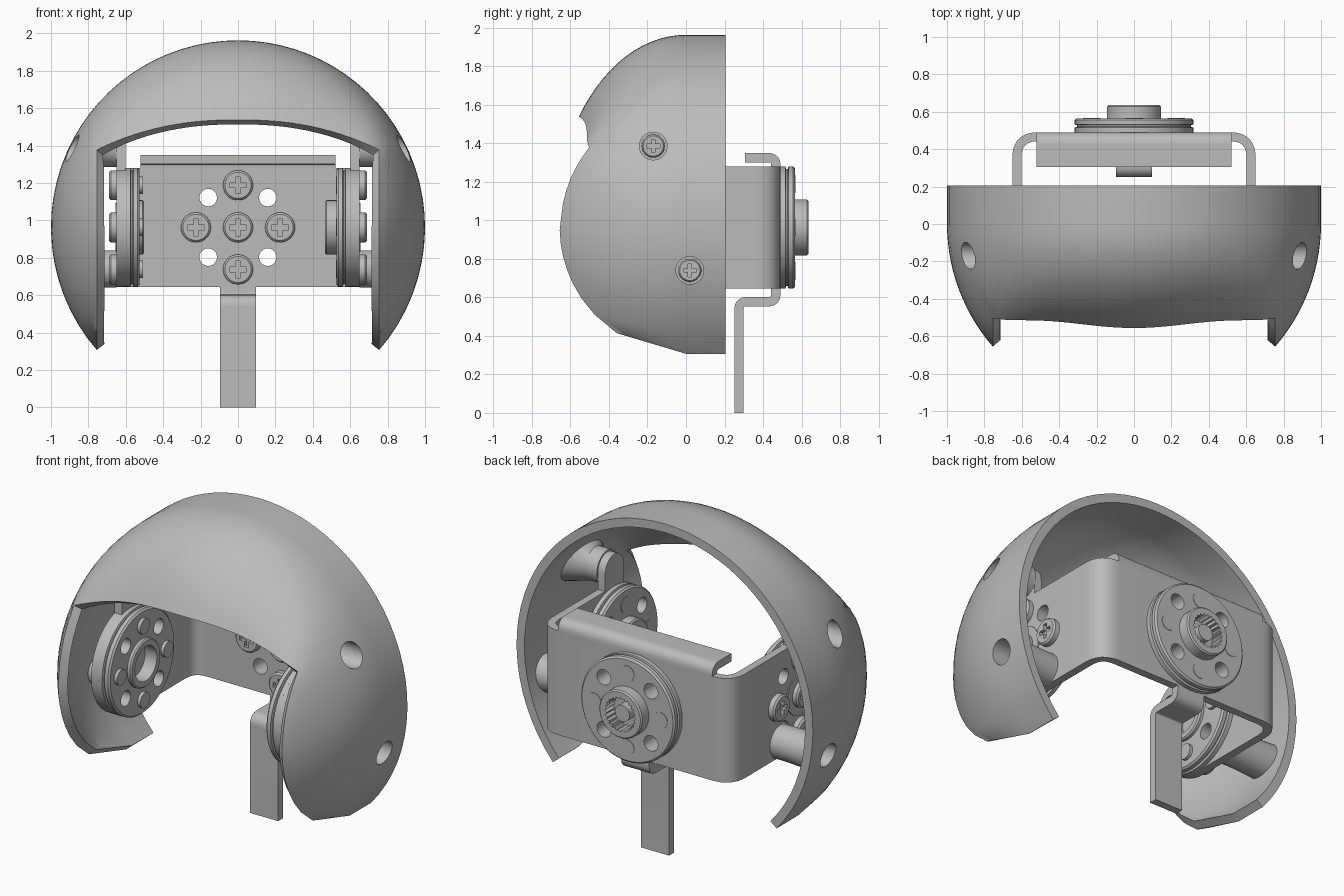
import bpy, bmesh, math
from mathutils import Vector

cube = bpy.data.objects.get("Cube")
if cube:
    bpy.data.objects.remove(cube)

grey = bpy.data.materials.new("plain_grey")
grey.use_nodes = True
COLOUR = (0.5, 0.5, 0.5, 1)
grey.diffuse_color = COLOUR
grey.node_tree.nodes["Principled BSDF"].inputs["Base Color"].default_value = COLOUR

MID = 0.9625      # height of every disc axis
ARM_Y = -0.17     # depth of the side disc axis
R = 0.3175        # disc radius and half height of the bracket
BOLT = 0.225      # bolt circle radius
GAUGE = 0.048     # sheet metal thickness


def add(name, bm, merge=True):
    if merge:
        bmesh.ops.remove_doubles(bm, verts=bm.verts, dist=0.0001)
    bmesh.ops.recalc_face_normals(bm, faces=bm.faces)
    mesh = bpy.data.meshes.new(name)
    bm.to_mesh(mesh)
    bm.free()
    ob = bpy.data.objects.new(name, mesh)
    bpy.context.collection.objects.link(ob)
    mesh.materials.append(grey)
    return ob


def smooth(ob):
    ob.data.shade_smooth()
    ob.data.set_sharp_from_angle(angle=math.radians(32))
    return ob


def bake(ob):
    bpy.context.view_layer.update()
    graph = bpy.context.evaluated_depsgraph_get()
    mesh = bpy.data.meshes.new_from_object(ob.evaluated_get(graph))
    ob.modifiers.clear()
    ob.data = mesh
    return smooth(ob)


def cut(ob, cutter):
    cutter.hide_render = True
    mod = ob.modifiers.new("cut", 'BOOLEAN')
    mod.operation, mod.solver, mod.object = 'DIFFERENCE', 'EXACT', cutter
    bake(ob)
    bpy.data.objects.remove(cutter)
    return ob


def aim(ob, pos, direction):
    ob.location = pos
    ob.rotation_mode = 'QUATERNION'
    ob.rotation_quaternion = Vector(direction).to_track_quat('Z', 'Y')
    return ob


def lathe(name, profile, segs=32, place=(0, 0), bm=None):
    """Spin (radius, height) points about the local z axis."""
    own = bm is None
    bm = bm or bmesh.new()
    rings = [[bm.verts.new((place[0] + r * math.cos(math.tau * i / segs),
                            place[1] + r * math.sin(math.tau * i / segs), z))
              for i in range(segs)] for r, z in profile]
    for a, b in zip(rings, rings[1:]):
        for i in range(segs):
            j = (i + 1) % segs
            bm.faces.new((a[i], a[j], b[j], b[i]))
    return smooth(add(name, bm)) if own else bm


def rod(r, low, high):
    return [(0, low), (r, low), (r, high), (0, high)]


def prism(name, outline, low, high):
    """Extrude a flat outline along local z."""
    bm = bmesh.new()
    face = bm.faces.new([bm.verts.new((x, y, low)) for x, y in outline])
    top = bmesh.ops.extrude_face_region(bm, geom=[face])["geom"]
    for v in top:
        if isinstance(v, bmesh.types.BMVert):
            v.co.z = high
    return add(name, bm)


def hole_cutter():
    """Four round holes on the diagonals of the bolt circle."""
    bm = bmesh.new()
    d = BOLT * math.sqrt(0.5)
    for x in (-d, d):
        for y in (-d, d):
            lathe("", rod(0.047, -0.3, 0.3), 20, (x, y), bm)
    return add("hole_cutter", bm)


def sheet(name, corners, bend, half_width):
    """Bent strip of sheet metal following filleted centre line corners."""
    pts = [Vector(c) for c in corners]
    path = [pts[0]]
    for a, b, c in zip(pts, pts[1:], pts[2:]):
        p, q = b + (a - b).normalized() * bend, b + (c - b).normalized() * bend
        path += [p * (1 - t) ** 2 + b * 2 * t * (1 - t) + q * t * t
                 for t in [k / 8 for k in range(9)]]
    path.append(pts[-1])
    bm = bmesh.new()
    w = Vector(half_width)
    rows = [(bm.verts.new(p - w), bm.verts.new(p + w)) for p in path]
    for a, b in zip(rows, rows[1:]):
        bm.faces.new((a[0], a[1], b[1], b[0]))
    ob = add(name, bm)
    mod = ob.modifiers.new("gauge", 'SOLIDIFY')
    mod.thickness, mod.offset, mod.use_even_offset = GAUGE, 0, True
    return bake(ob)


# Shell: rounded dome, flattened in the brow, with an arched front opening
EDGE, CORNER = 0.755, 0.415
tip, corner = -math.acos(EDGE), math.atan2(CORNER, EDGE)


def opening_radius(a):
    c, s = abs(math.cos(a)), math.sin(a)
    if a <= corner + 1e-6 or a >= math.pi - corner - 1e-6:
        return min(1, EDGE / c)
    lo, hi = 0.0, 1.0
    for _ in range(30):
        m = (lo + hi) / 2
        above = m * s > 0.575 - (0.575 - CORNER) * (m * c / EDGE) ** 2.3
        lo, hi = (lo, m) if above else (m, hi)
    return lo


side = [tip + (corner - tip) * k / 14 for k in range(14)]
brow = [corner + (math.pi - 2 * corner) * k / 28 for k in range(29)]
angles = side + brow + [math.pi - a for a in reversed(side)]
bm = bmesh.new()
rows = []
for a in angles:
    end = math.acos(opening_radius(a))
    row = [bm.verts.new((math.cos(a), 0.205, MID + math.sin(a)))]
    for k in range(15):
        phi = end * k / 14
        x, z = math.cos(phi) * math.cos(a), math.cos(phi) * math.sin(a)
        depth = 0.68 + 0.32 * min(1, abs(x) / 0.76) ** 4 if z > 0 else 1
        row.append(bm.verts.new((x, -depth * math.sin(phi), MID + z)))
    rows.append(row)
for a, b in zip(rows, rows[1:]):
    for i in range(15):
        bm.faces.new((a[i], a[i + 1], b[i + 1], b[i]))
bmesh.ops.dissolve_degenerate(bm, dist=0.0001, edges=bm.edges)
shell = add("shell", bm)
out = max(shell.data.polygons, key=lambda p: p.center.z)
mod = shell.modifiers.new("wall", 'SOLIDIFY')
mod.thickness, mod.offset = 0.053, -1 if out.normal.z > 0 else 1
bake(shell)

# Screw with a cross recess, shared by every copy
screw = lathe("screw", [(0, 0), (0.08, 0), (0.08, 0.03), (0.07, 0.04), (0, 0.04)])
for w, h in ((0.045, 0.013), (0.013, 0.045)):
    cut(screw, prism("slot", [(-w, -h), (w, -h), (w, h), (-w, h)], 0.018, 0.1))
screw_mesh = screw.data
bpy.data.objects.remove(screw)


def put_screw(name, pos, direction, scale=1.0):
    ob = bpy.data.objects.new(name, screw_mesh)
    bpy.context.collection.objects.link(ob)
    ob.scale = (scale, scale, 1)
    aim(ob, pos, direction)


def screw_set(name, centre, out, across):
    """Centre collar and five screws on a bracket face."""
    c, u, up = Vector(centre), Vector(across), Vector((0, 0, 1))
    aim(lathe(name + "_collar", rod(0.13, -0.01, 0.006)), c, out)
    for d in (u * 0, u * BOLT, -u * BOLT, up * BOLT, -up * BOLT):
        put_screw(name + "_screw", c + d, out)


def horn(name, pos, direction, hub, splined, bolt_rise):
    """Round drive disc with a hub, through holes and bolt ends."""
    T = 0.075
    g = R - 0.014
    disc = lathe(name, [(0, 0), (R, 0), (R, 0.026), (g, 0.03), (g, 0.038), (R, 0.042),
                        (R, T - 0.01), (R - 0.01, T), (0.145, T), (0.145, T + hub - 0.008),
                        (0.137, T + hub), (0, T + hub)], 56)
    star = [((0.092 if i % 2 and splined else 0.105) * math.cos(math.tau * i / 48),
             (0.092 if i % 2 and splined else 0.105) * math.sin(math.tau * i / 48))
            for i in range(48)]
    cut(disc, prism("bore", star, T + hub - 0.08, 0.4))
    cut(disc, hole_cutter())
    aim(disc, pos, direction)
    if splined:
        aim(lathe(name + "_shaft", rod(0.05, 0.02, T + hub - 0.02)), pos, direction)
    bm = bmesh.new()
    for x, y in ((BOLT, 0), (-BOLT, 0), (0, BOLT), (0, -BOLT)):
        lathe("", rod(0.047, 0.05, T + bolt_rise), 20, (x, y), bm)
    aim(smooth(add(name + "_bolts", bm)), pos, direction)


# Bracket: U shaped sheet with top lip and lower tongue
X, Y, HALF = 0.626, 0.466, GAUGE / 2
bracket = sheet("bracket", [(-X, 0.2, MID), (-X, Y, MID), (X, Y, MID), (X, 0.2, MID)],
                0.11, (0, 0, R))
cut(bracket, aim(hole_cutter(), (0, Y, MID), (0, 1, 0)))
sheet("top_lip", [(0, Y, 1.27), (0, Y, 1.325), (0, 0.305, 1.325)], 0.04, (0.52, 0, 0))
sheet("lower_tongue", [(0, Y, 0.66), (0, Y, 0.577), (0, 0.275, 0.577), (0, 0.275, 0)],
      0.04, (0.095, 0, 0))
horn("back_horn", (0, Y + HALF, MID), (0, 1, 0), 0.07, True, 0.003)
screw_set("back", (0, Y - HALF, MID), (0, -1, 0), (1, 0, 0))

# Side arms, horns and shell mounts
TAB, TAB_Z = 0.09, 0.4225
rise = math.acos(-TAB / R)
outline = [(0.2, -R)]
outline += [(ARM_Y + R * math.cos(t), R * math.sin(t))
            for t in [1.5 * math.pi + (rise - 1.5 * math.pi) * k / 24 for k in range(25)]]
outline += [(ARM_Y - TAB * math.cos(math.pi * k / 12), TAB_Z + TAB * math.sin(math.pi * k / 12))
            for k in range(13)]
outline += [(ARM_Y + TAB, R), (0.2, R)]

for s, label in ((1, "left"), (-1, "right")):
    arm = prism(label + "_arm", outline, -HALF, HALF)
    for v in arm.data.vertices:
        y, z, x = v.co
        v.co = (s * X + x, y, MID + z)
    if s < 0:
        arm.data.flip_normals()
    bm = bmesh.new()
    bm.from_mesh(arm.data)
    bmesh.ops.recalc_face_normals(bm, faces=bm.faces)
    bm.to_mesh(arm.data)
    bm.free()
    cut(arm, aim(hole_cutter(), (s * X, ARM_Y, MID), (s, 0, 0)))
    horn(label + "_horn", (s * (X - HALF), ARM_Y, MID), (-s, 0, 0),
         0.063 if s > 0 else 0.025, s > 0, 0.003 if s > 0 else 0.02)
    screw_set(label, (s * (X + HALF), ARM_Y, MID), (s, 0, 0), (0, 1, 0))

    # Hollow posts flare out to meet the shell around each screw hole
    for level, y, z, flare in (("upper", ARM_Y, 1.385, 0.15), ("lower", 0.02, 0.74, 0.11)):
        cut(shell, aim(lathe("hole", rod(0.072, 0.7, 1.2)), (0, y, z), (s, 0, 0)))
        post = lathe(f"{label}_{level}_post",
                     [(0, 0.65), (0.1, 0.65), (0.1, 0.73), (flare, 2), (0.072, 2),
                      (0.072, 0.7), (0, 0.7)])
        aim(post, (0, y, z), (s, 0, 0))
        bpy.context.view_layer.update()
        for v in post.data.vertices:
            if v.co.z > 1:
                p = post.matrix_world @ v.co
                v.co.z = math.sqrt(0.97 ** 2 - p.y ** 2 - (p.z - MID) ** 2)
        smooth(post)
        put_screw(f"{label}_{level}_screw", (s * 0.7, y, z), (s, 0, 0), 0.75)
